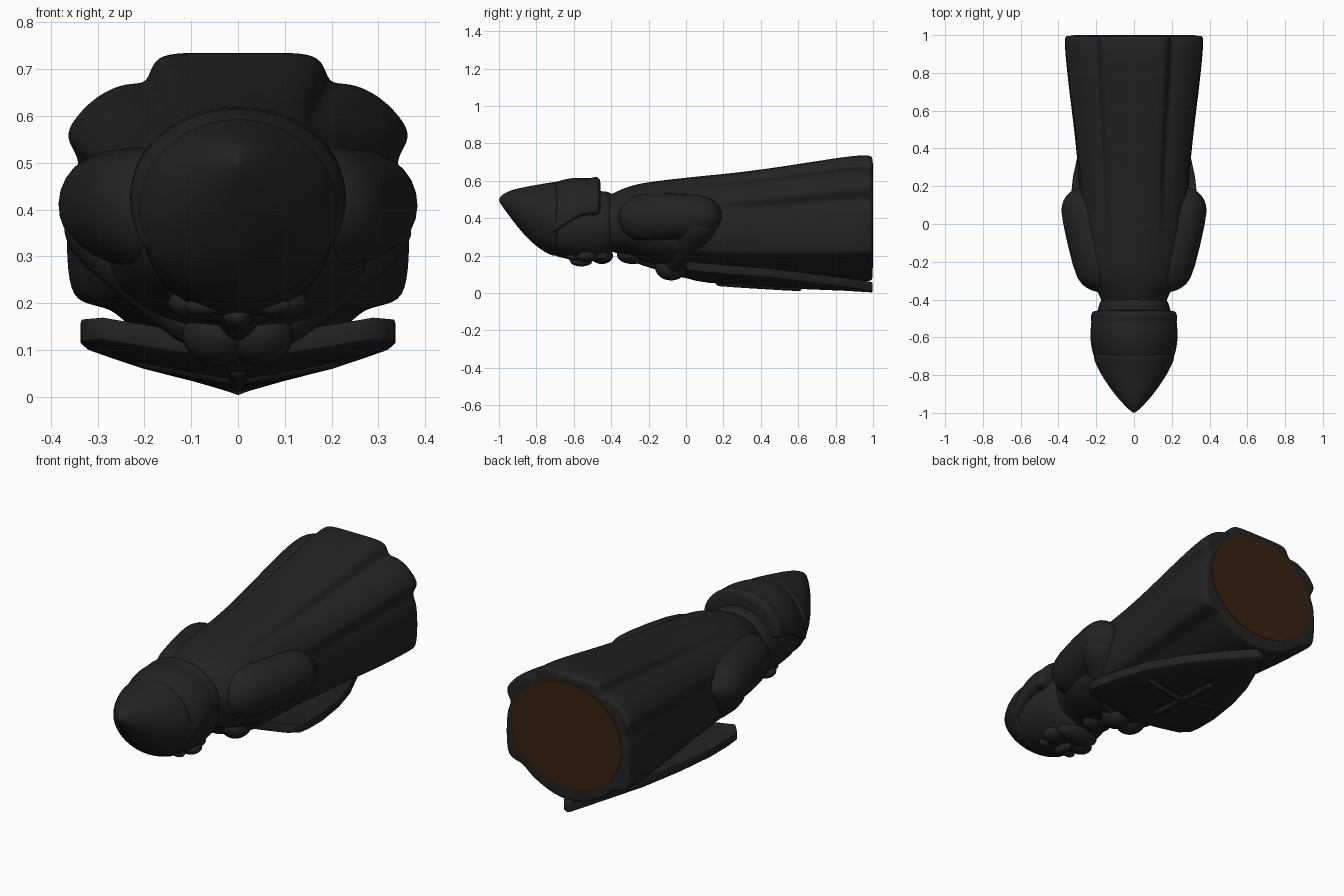
import bpy, bmesh, math
from mathutils import Vector

if "Cube" in bpy.data.objects:
    bpy.data.objects.remove(bpy.data.objects["Cube"])


def material(name, rgb):
    m = bpy.data.materials.new(name)
    m.diffuse_color = (*rgb, 1)
    m.use_nodes = True
    m.node_tree.nodes["Principled BSDF"].inputs["Base Color"].default_value = m.diffuse_color
    return m


BLACK = material("matte black", (0.0165, 0.0165, 0.0165))
BROWN = material("dark brown felt", (0.042, 0.016, 0.006))


def finish(name, bm, mat, levels=2):
    bmesh.ops.recalc_face_normals(bm, faces=bm.faces)
    for f in bm.faces:
        f.smooth = True
    me = bpy.data.meshes.new(name)
    bm.to_mesh(me)
    bm.free()
    me.materials.append(mat)
    ob = bpy.data.objects.new(name, me)
    bpy.context.collection.objects.link(ob)
    if levels:
        mod = ob.modifiers.new("smooth", 'SUBSURF')
        mod.levels = mod.render_levels = levels
    return ob


def loft(name, rings, mat=BLACK, levels=2):
    bm = bmesh.new()
    vs = [[bm.verts.new(p) for p in r] for r in rings]
    n = len(vs[0])
    for a, b in zip(vs, vs[1:]):
        for i in range(n):
            bm.faces.new((a[i], a[(i + 1) % n], b[(i + 1) % n], b[i]))
    bm.faces.new(vs[0])
    bm.faces.new(vs[-1])
    return finish(name, bm, mat, levels)


def oval_rings(stations, n=24):
    # each station: y, half width, top z, bottom z
    return [[(w * math.cos(k * math.tau / n), y,
              (t + b) / 2 + (t - b) / 2 * math.sin(k * math.tau / n))
             for k in range(n)] for y, w, t, b in stations]


def capsule(name, p, q, rp, rq, n=12):
    p, q = Vector(p), Vector(q)
    d = (q - p).normalized()
    u = d.orthogonal().normalized()
    v = d.cross(u)
    rings = []
    for c, r, angs in ((p, rp, (-85, -60, -30, 0)), (q, rq, (0, 30, 60, 85))):
        for a in map(math.radians, angs):
            o, s = c + d * r * math.sin(a), r * math.cos(a)
            rings.append([o + s * (u * math.cos(k * math.tau / n) + v * math.sin(k * math.tau / n))
                          for k in range(n)])
    return loft(name, rings, levels=1)


def blob(name, loc, size):
    bm = bmesh.new()
    bmesh.ops.create_uvsphere(bm, u_segments=20, v_segments=12, radius=1)
    for v in bm.verts:
        v.co = Vector(loc) + Vector(c * s for c, s in zip(v.co, size))
    return finish(name, bm, BLACK, 0)


# Robe: folded hem section that fades to an oval at the shoulders
half = [(.07, .735), (.14, .735), (.187, .722), (.196, .665), (.24, .673), (.31, .645),
        (.37, .58), (.373, .545), (.338, .50), (.368, .46), (.375, .35), (.37, .235),
        (.345, .197), (.27, .19), (.24, .145), (.08, .06)]
section = half + [(-x, z) for x, z in reversed(half)]
stations = [(.997, .33, .69, .10, 1), (.997, .362, .728, .065, 1), (.98, .37, .736, .06, 1),
            (.9, .365, .735, .06, 1), (.75, .35, .713, .06, 1), (.55, .325, .682, .07, .9),
            (.3, .298, .647, .08, .7), (.1, .29, .63, .09, .4), (-.1, .29, .61, .12, .1),
            (-.25, .27, .59, .17, 0), (-.33, .22, .565, .2, 0), (-.38, .18, .54, .21, 0),
            (-.45, .165, .51, .23, 0), (-.55, .15, .48, .25, 0)]
rings = []
for y, w, top, bot, fold in stations:
    ring = []
    for x, z in section:
        nx, nz = x / .375, (z - .3975) / .3375
        a = math.atan2(nz, nx)
        ex = nx * fold + math.cos(a) * (1 - fold)
        ez = nz * fold + math.sin(a) * (1 - fold)
        ring.append((ex * w, y, (top + bot) / 2 + ez * (top - bot) / 2))
    rings.append(ring)
loft("robe", rings)

# Felt pad under the base
bm = bmesh.new()
for y in (1.0,):
    disc = [bm.verts.new((.32 * math.cos(k * math.tau / 48), y, .415 + .28 * math.sin(k * math.tau / 48)))
            for k in range(48)]
face = bm.faces.new(disc)
ext = bmesh.ops.extrude_face_region(bm, geom=[face])
for v in ext['geom']:
    if isinstance(v, bmesh.types.BMVert):
        v.co.y -= .007
felt = finish("base_felt", bm, BROWN, 0)
for poly in felt.data.polygons:
    poly.use_smooth = False

# Head, helmet and neck guard
loft("head", oval_rings([(-.8, .12, .46, .27), (-.77, .165, .5, .225), (-.7, .195, .52, .195),
                         (-.6, .207, .54, .172), (-.5, .203, .55, .165), (-.42, .188, .545, .18),
                         (-.395, .17, .535, .2), (-.39, .1, .48, .28)]))
loft("helmet", oval_rings([(-1, .004, .504, .494), (-.985, .025, .525, .465), (-.94, .07, .55, .405),
                           (-.88, .12, .565, .325), (-.8, .175, .58, .245), (-.73, .21, .592, .202),
                           (-.7, .217, .597, .195), (-.685, .212, .59, .2), (-.685, .12, .5, .3)]))


def guard_ring(y, w, top, bot, n=20):
    # half oval whose flat underside sits at the ear line
    up = [(w * math.cos(k * math.pi / n), y, bot + .012 + (top - bot - .012) * math.sin(k * math.pi / n))
          for k in range(n + 1)]
    return up + [(x, y, bot - .01) for x in (-w * .97, -w * .4, w * .4, w * .97)]


loft("neck_guard", [guard_ring(*s) for s in
                    ((-.75, .19, .575, .30), (-.7, .217, .595, .33), (-.62, .233, .616, .39),
                     (-.56, .232, .618, .42), (-.52, .226, .612, .425), (-.49, .23, .622, .425),
                     (-.465, .225, .62, .43), (-.455, .2, .59, .44))])
# Face
blob("nose", (0, -.56, .172), (.032, .06, .03))
blob("beard", (0, -.45, .2), (.12, .06, .045))
for s, side in ((-1, "left"), (1, "right")):
    blob(side + "_eye", (s * .075, -.61, .193), (.038, .024, .02))
    blob(side + "_cheek", (s * .09, -.53, .2), (.06, .055, .035))
    # Arms with hands meeting on the chest
    capsule(side + "_upper_arm", (s * .185, -.22, .40), (s * .272, .07, .41), .145, .123)
    capsule(side + "_forearm", (s * .265, .06, .36), (s * .10, -.05, .175), .115, .068)
    blob(side + "_hand", (s * .045, -.08, .135), (.075, .085, .068))
blob("pommel", (0, -.285, .205), (.075, .085, .05))
capsule("sword_grip", (0, -.26, .2), (0, .02, .12), .045, .05)

# Kite shield with a centre ridge
bm = bmesh.new()
us = [-1, -.75, -.5, -.25, 0, .25, .5, .75, 1]
rows = [[bm.verts.new((u * w, y, zr + (ze - zr) * abs(u) ** 1.2)) for u in us] for y, w, zr, ze in
        ((0, .29, .08, .122), (.05, .335, .066, .118), (.12, .337, .055, .112), (.25, .323, .045, .1),
         (.45, .28, .03, .085), (.65, .205, .02, .06), (.85, .105, .012, .035), (.998, .02, .003, .012))]
for a, b in zip(rows, rows[1:]):
    for i in range(len(us) - 1):
        bm.faces.new((a[i], a[i + 1], b[i + 1], b[i]))
ext = bmesh.ops.extrude_face_region(bm, geom=bm.faces[:])
for v in ext['geom']:
    if isinstance(v, bmesh.types.BMVert):
        v.co.z += .048
shield = finish("shield", bm, BLACK, 0)
bev = shield.modifiers.new("round rim", 'BEVEL')
bev.width, bev.segments, bev.limit_method = .012, 3, 'ANGLE'
bev.angle_limit = math.radians(50)

# Raised cross on the shield
capsule("cross_long_bar", (0, .18, .056), (0, .6, .03), .022, .022)
for s, side in ((-1, "left"), (1, "right")):
    capsule(side + "_cross_bar", (0, .38, .042), (s * .2, .38, .079), .022, .022)
